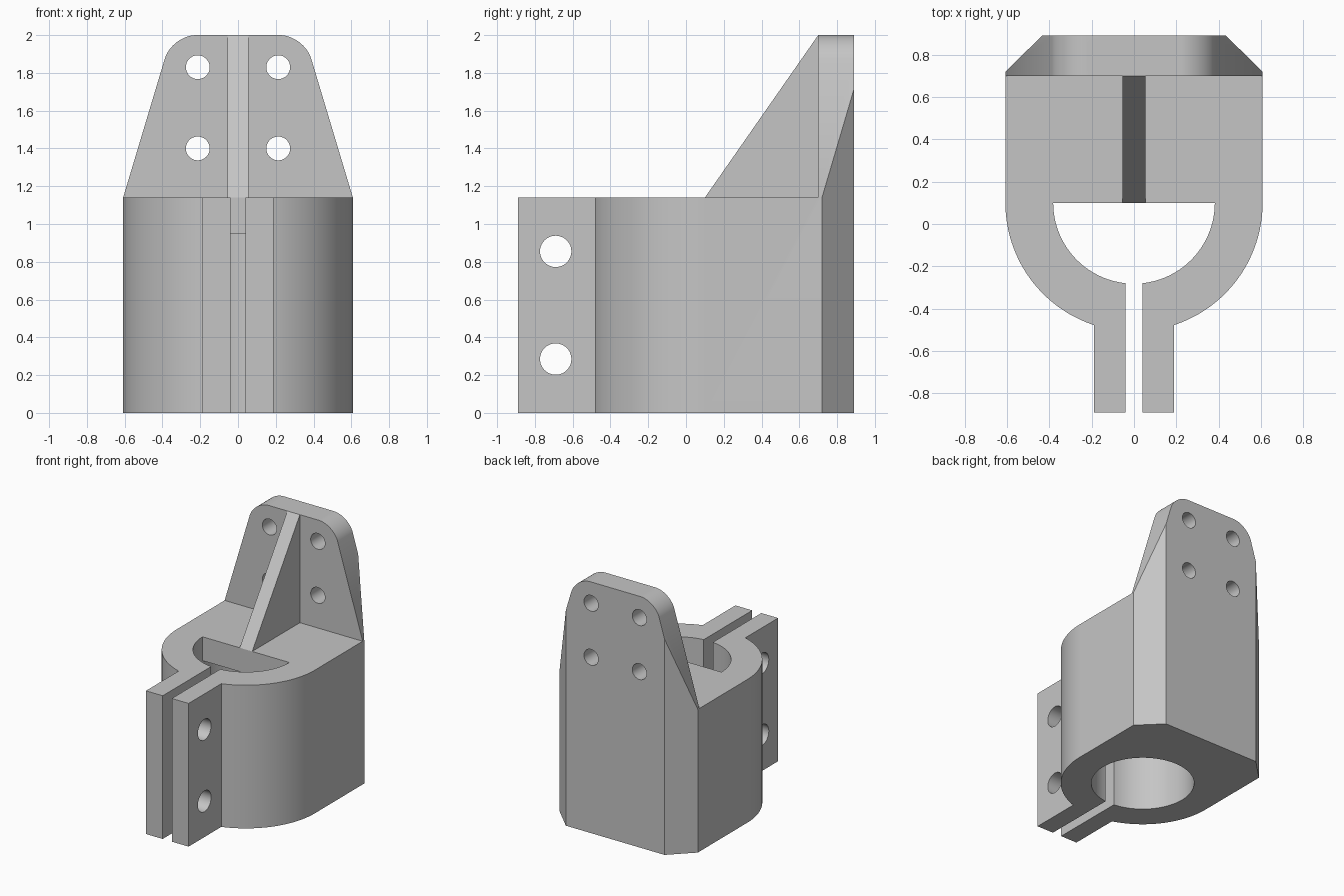
import bpy, bmesh, math
from mathutils import Vector

if "Cube" in bpy.data.objects:
    bpy.data.objects.remove(bpy.data.objects["Cube"])

H = 1.14          # clamp height
R, BORE = 0.608, 0.382
CY = 0.1          # bore axis
LUG, GAP = 0.188, 0.04
BACK, FRONT = 0.89, -0.89

grey = bpy.data.materials.new("plain grey")
grey.use_nodes = True
colour = (0.56, 0.56, 0.56, 1)
grey.diffuse_color = colour
grey.node_tree.nodes["Principled BSDF"].inputs["Base Color"].default_value = colour


def prism(name, points, axis, lo, hi, rounding=0, top=0):
    """Extrude a 2D outline along an axis; optionally round the corners at height top."""
    place = {"X": lambda a, b: (lo, a, b),
             "Y": lambda a, b: (a, lo, b),
             "Z": lambda a, b: (a, b, lo)}[axis]
    step = Vector([(hi - lo) * (axis == k) for k in "XYZ"])
    bm = bmesh.new()
    face = bm.faces.new([bm.verts.new(place(*p)) for p in points])
    new = bmesh.ops.extrude_face_region(bm, geom=[face])["geom"]
    bmesh.ops.translate(bm, vec=step,
                        verts=[v for v in new if isinstance(v, bmesh.types.BMVert)])
    if rounding:
        corners = [e for e in bm.edges
                   if all(abs(v.co.z - top) < 1e-4 for v in e.verts)
                   and abs(e.verts[0].co.y - e.verts[1].co.y) > 0.1]
        bmesh.ops.bevel(bm, geom=corners, offset=rounding, segments=16,
                        profile=0.5, affect='EDGES')
    bmesh.ops.recalc_face_normals(bm, faces=bm.faces)
    mesh = bpy.data.meshes.new(name)
    bm.to_mesh(mesh)
    bm.free()
    mesh.materials.append(grey)
    obj = bpy.data.objects.new(name, mesh)
    bpy.context.collection.objects.link(obj)
    return obj


def arc(cx, cy, r, start, end, n):
    angles = [math.radians(start + (end - start) * i / n) for i in range(n + 1)]
    return [(cx + r * math.cos(a), cy + r * math.sin(a)) for a in angles]


def circle(cx, cy, r, n=48):
    return arc(cx, cy, r, 0, 360, n)[:-1]


def combine(target, tool, operation):
    """Apply a boolean and discard the tool."""
    mod = target.modifiers.new(operation.lower(), 'BOOLEAN')
    mod.object, mod.operation, mod.solver = tool, operation, 'EXACT'
    bpy.context.view_layer.objects.active = target
    bpy.ops.object.modifier_apply(modifier=mod.name)
    bpy.data.objects.remove(tool)


# Clamp body outline: chamfered back, round front, two lugs
right = [(0.435, BACK), (R, 0.72)]
right += arc(0, CY, R, 0, -math.degrees(math.acos(LUG / R)), 36)
right += [(LUG, FRONT)]
outline = right + [(-x, y) for x, y in reversed(right)]
bracket = prism("clamp_bracket", outline, "Z", 0, 2)

# Lower the front of the block, leaving the tall back plate
combine(bracket, prism("front_cut", [(-1, -1), (1, -1), (1, 0.7), (-1, 0.7)], "Z", H, 3),
        'DIFFERENCE')

# Taper the plate and round its top corners
slope, foot = 0.3, -1
wide, narrow = R + slope * (H - foot), R - slope * (2 - H)
taper = prism("plate_taper", [(-wide, foot), (wide, foot), (narrow, 2), (-narrow, 2)],
              "Y", -1.5, 1.5, rounding=0.13, top=2)
combine(bracket, taper, 'INTERSECT')

# Sloping rib, rooted in the body and the plate
rib = [(CY, H), (0.7, 2), (0.76, 1.9), (0.76, 1.05), (0.13, 1.05)]
combine(bracket, prism("rib", rib, "X", -0.055, 0.055), 'UNION')

# Bore: full circle below, front half only through the top
combine(bracket, prism("bore", circle(0, CY, BORE, 96), "Z", -0.5, 0.95), 'DIFFERENCE')
combine(bracket, prism("half_bore", arc(0, CY, BORE, 180, 360, 48), "Z", 0.9, 1.5),
        'DIFFERENCE')

# Clamping slot between the lugs
combine(bracket, prism("slot", [(-GAP, -1), (GAP, -1), (GAP, -0.1), (-GAP, -0.1)],
                       "Z", -0.5, 1.5), 'DIFFERENCE')

# Bolt holes through the lugs
for z in (0.285, 0.855):
    combine(bracket, prism("lug_hole", circle(-0.69, z, 0.083), "X", -0.5, 0.5),
            'DIFFERENCE')

# Mounting holes through the plate
for x in (-0.213, 0.213):
    for z in (1.4, 1.83):
        combine(bracket, prism("plate_hole", circle(x, z, 0.063), "Y", 0.5, 1.2),
                'DIFFERENCE')

# Smooth the round walls, keep flats flat
bpy.ops.object.select_all(action='DESELECT')
bracket.select_set(True)
bpy.context.view_layer.objects.active = bracket
bpy.ops.object.shade_smooth_by_angle(angle=math.radians(25))
weighted = bracket.modifiers.new("flat_normals", 'WEIGHTED_NORMAL')
weighted.keep_sharp = True
